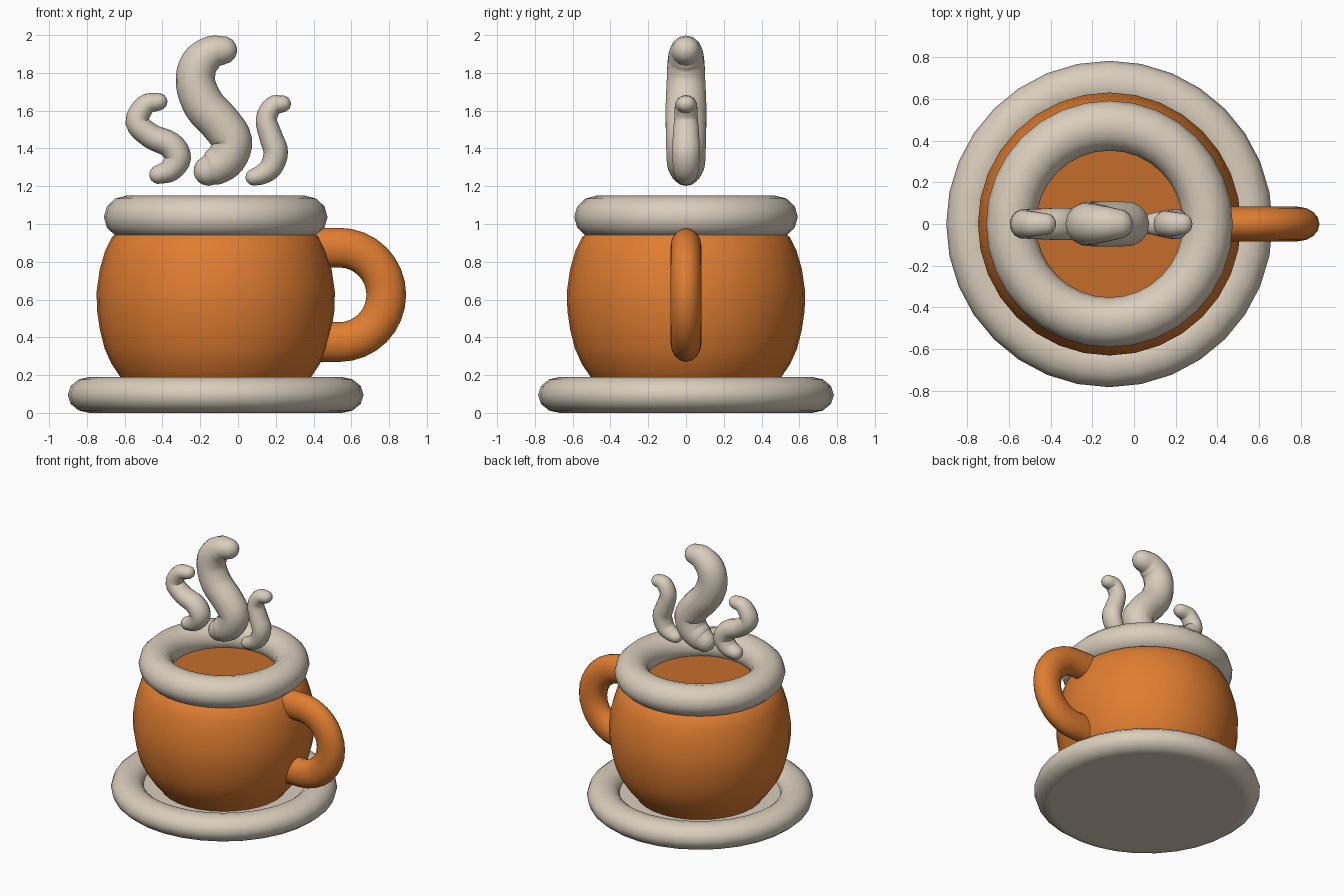
import bpy, bmesh, math
from mathutils import Vector

if "Cube" in bpy.data.objects:
    bpy.data.objects.remove(bpy.data.objects["Cube"])

CUP_X = -0.118


def material(name, rgb):
    m = bpy.data.materials.new(name)
    m.use_nodes = True
    m.diffuse_color = (*rgb, 1)
    m.node_tree.nodes["Principled BSDF"].inputs["Base Color"].default_value = (*rgb, 1)
    return m


cream = material("cream", (0.70, 0.62, 0.51))
orange = material("orange", (0.74, 0.205, 0.03))
coffee_brown = material("dark orange", (0.56, 0.155, 0.024))


def finish(name, bm, mat, angle=50):
    bmesh.ops.remove_doubles(bm, verts=bm.verts, dist=0.0005)
    bmesh.ops.recalc_face_normals(bm, faces=bm.faces)
    mesh = bpy.data.meshes.new(name)
    bm.to_mesh(mesh)
    bm.free()
    mesh.materials.append(mat)
    obj = bpy.data.objects.new(name, mesh)
    bpy.context.collection.objects.link(obj)
    bpy.ops.object.select_all(action="DESELECT")
    obj.select_set(True)
    bpy.context.view_layer.objects.active = obj
    bpy.ops.object.shade_smooth_by_angle(angle=math.radians(angle))
    return obj


def bridge(bm, a, b):
    n = len(a)
    for i in range(n):
        j = (i + 1) % n
        bm.faces.new((a[i], a[j], b[j], b[i]))


def lathe(name, profile, mat, closed=False, sides=32):
    """Turn (radius, height) points around the cup axis."""
    bm = bmesh.new()
    rings = []
    for r, z in profile:
        angles = [math.tau * i / sides for i in range(sides)]
        rings.append([bm.verts.new((CUP_X + r * math.cos(a), r * math.sin(a), z)) for a in angles])
    for a, b in zip(rings, rings[1:]):
        bridge(bm, a, b)
    if closed:
        bridge(bm, rings[-1], rings[0])
    else:
        bm.faces.new(rings[0])
        bm.faces.new(rings[-1])
    return finish(name, bm, mat)


def oval(radius, height, rx, rz, steps=12):
    """Cross-section of a thick ring."""
    return [(radius + rx * math.cos(math.tau * i / steps),
             height + rz * math.sin(math.tau * i / steps)) for i in range(steps)]


def tube(name, path, mat, depth=1.0, sides=14):
    """Sweep an oval along (x, z, radius) points in the XZ plane."""
    bm = bmesh.new()
    rings = []
    for i, p in enumerate(path):
        t = path[min(i + 1, len(path) - 1)] - path[max(i - 1, 0)]
        side = Vector((-t.y, t.x)).normalized()
        ring = []
        for k in range(sides):
            a = math.tau * k / sides
            c, s = p.z * math.cos(a), p.z * math.sin(a)
            ring.append(bm.verts.new((p.x + side.x * c, depth * s, p.y + side.y * c)))
        rings.append(ring)
    for a, b in zip(rings, rings[1:]):
        bridge(bm, a, b)
    bm.faces.new(rings[0])
    bm.faces.new(rings[-1])
    return finish(name, bm, mat, 75)


def smooth_path(points, steps=4):
    """Spline through the points, with rounded ends added."""
    pts = [Vector(p) for p in points]
    pts = [2 * pts[0] - pts[1]] + pts + [2 * pts[-1] - pts[-2]]
    out = []
    for a, b, c, d in zip(pts, pts[1:], pts[2:], pts[3:]):
        for i in range(steps):
            t = i / steps
            out.append(0.5 * (2 * b + (c - a) * t + (2 * a - 5 * b + 4 * c - d) * t ** 2
                              + (3 * b - a - 3 * c + d) * t ** 3))
    out.append(pts[-2])

    def cap(end, inner):
        way = (end - inner).xy.normalized()
        result = []
        for deg in (25, 50, 70, 85):
            q = end.xy + way * end.z * math.sin(math.radians(deg))
            result.append(Vector((q.x, q.y, end.z * math.cos(math.radians(deg)))))
        return result

    return cap(out[0], out[1])[::-1] + out + cap(out[-1], out[-2])


# Saucer: thick rounded ring and a flat base
lathe("saucer_rim", oval(0.668, 0.095, 0.115, 0.095), cream, closed=True)
lathe("saucer_base", [(0.668, 0.0), (0.668, 0.11)], cream)

# Cup body, thick rim and drink
lathe("cup_body", [(0.43, 0.09), (0.455, 0.13), (0.505, 0.19), (0.552, 0.26), (0.588, 0.34),
                   (0.613, 0.44), (0.628, 0.54), (0.631, 0.64), (0.614, 0.76),
                   (0.585, 0.86), (0.55, 0.93), (0.50, 0.97)], orange)
lathe("cup_rim", oval(0.472, 1.037, 0.12, 0.113), cream, closed=True)
lathe("drink", [(0.43, 0.975), (0.43, 0.985)], coffee_brown)

# Handle: half ring with short straight ends inside the body
HX, HZ, HR, HT = 0.535, 0.625, 0.25, 0.105
arc = [Vector((HX + HR * math.cos(a), HZ + HR * math.sin(a), HT))
       for a in (math.pi * (i / 16 - 0.5) for i in range(17))]
tube("handle", [Vector((0.36, HZ - HR, HT))] + arc + [Vector((0.36, HZ + HR, HT))],
     orange, depth=0.79, sides=16)

# Steam wisps
wisps = {
    "steam_middle": ([(-0.08, 1.92, 0.075), (-0.14, 1.908, 0.088), (-0.205, 1.85, 0.1),
                      (-0.225, 1.75, 0.105), (-0.18, 1.63, 0.11), (-0.09, 1.53, 0.11),
                      (-0.033, 1.44, 0.108), (-0.06, 1.35, 0.105), (-0.12, 1.3, 0.095),
                      (-0.155, 1.282, 0.08)], 1.0),
    "steam_right": ([(-0.42, 1.647, 0.046), (-0.49, 1.63, 0.055), (-0.535, 1.54, 0.062),
                     (-0.46, 1.465, 0.066), (-0.36, 1.42, 0.07), (-0.318, 1.35, 0.07),
                     (-0.36, 1.285, 0.062), (-0.42, 1.262, 0.05)], 1.13),
    "steam_left": ([(0.235, 1.636, 0.045), (0.185, 1.625, 0.052), (0.15, 1.555, 0.056),
                    (0.175, 1.46, 0.062), (0.2, 1.38, 0.065), (0.175, 1.3, 0.06),
                    (0.125, 1.262, 0.053), (0.085, 1.248, 0.045)], 1.15),
}
for name, (points, depth) in wisps.items():
    tube(name, smooth_path(points), cream, depth)
